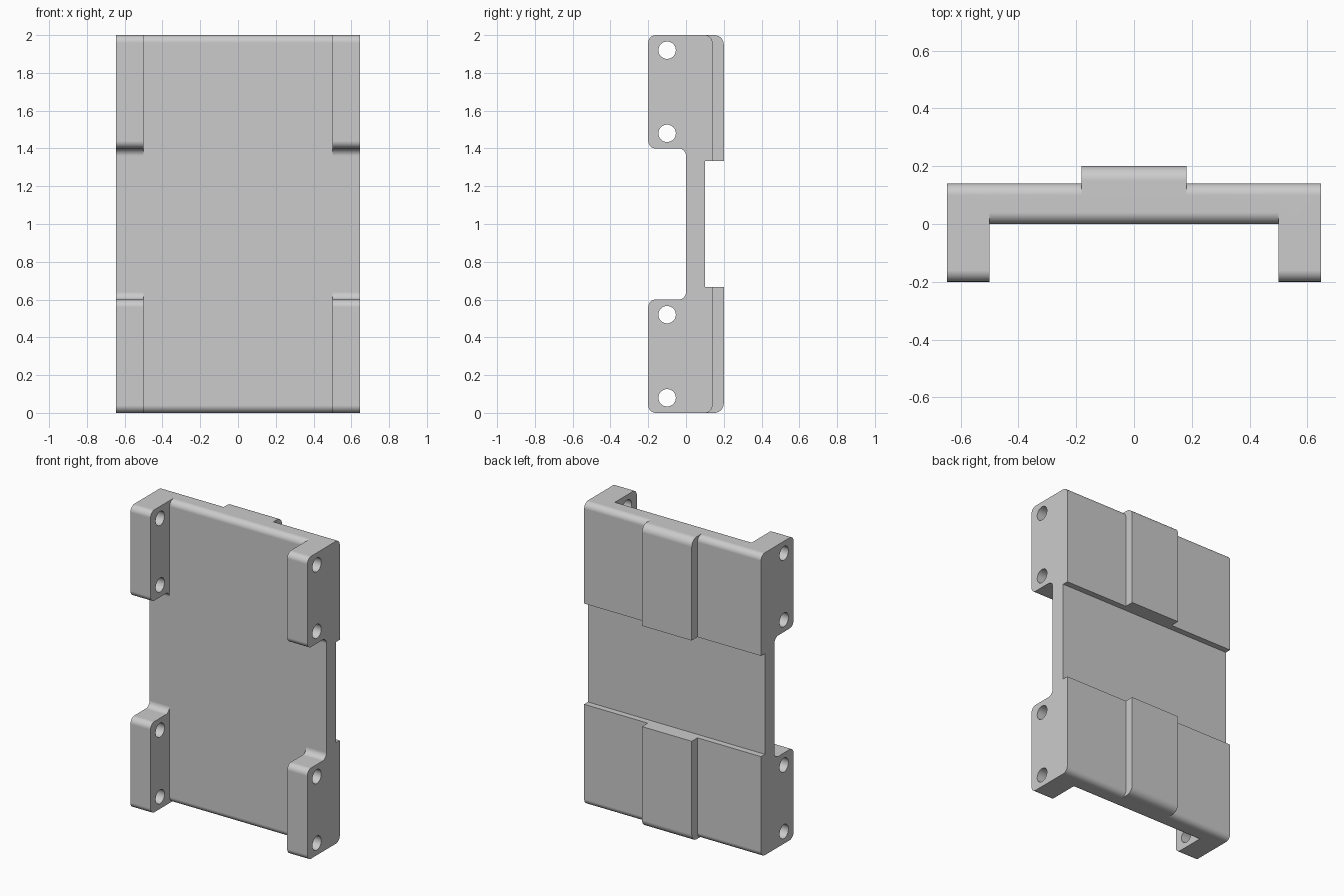
import bpy, bmesh, math
from mathutils import Vector, Matrix

if "Cube" in bpy.data.objects:
    bpy.data.objects.remove(bpy.data.objects["Cube"])

X_OUT, X_RAIL, X_PAD = 0.647, 0.5, 0.182
GROOVE_Z, GROOVE_Y = 0.667, 0.10
R = 0.04


def rounded(corners, segs=10):
    """Turn (y, z, radius) right-angle corners into a filleted outline."""
    pts = []
    n = len(corners)
    for i, (y, z, r) in enumerate(corners):
        p = Vector((y, z))
        if r == 0:
            pts.append(p)
            continue
        a = (Vector(corners[i - 1][:2]) - p).normalized()
        b = (Vector(corners[(i + 1) % n][:2]) - p).normalized()
        c = p + (a + b) * r
        for k in range(segs + 1):
            t = math.pi / 2 * k / segs
            pts.append(c - (b * math.cos(t) + a * math.sin(t)) * r)
    return [(round(p.x, 5), round(p.y, 5)) for p in pts]


def finish(bm, name):
    bmesh.ops.recalc_face_normals(bm, faces=bm.faces)
    mesh = bpy.data.meshes.new(name)
    bm.to_mesh(mesh)
    bm.free()
    obj = bpy.data.objects.new(name, mesh)
    bpy.context.collection.objects.link(obj)
    return obj


def slab(name, half, x0, x1):
    """Mirror the lower half outline about z = 1 and extrude it along x."""
    outline = rounded(half + [(y, 2 - z, r) for y, z, r in reversed(half)])
    bm = bmesh.new()
    face = bm.faces.new([bm.verts.new((x0, y, z)) for y, z in outline])
    ext = bmesh.ops.extrude_face_region(bm, geom=[face])
    for v in ext["geom"]:
        if isinstance(v, bmesh.types.BMVert):
            v.co.x = x1
    return finish(bm, name)


def combine(target, other, operation):
    mod = target.modifiers.new("join", 'BOOLEAN')
    mod.operation, mod.solver, mod.object = operation, 'EXACT', other
    bpy.context.view_layer.objects.active = target
    bpy.ops.object.modifier_apply(modifier=mod.name)
    bpy.data.objects.remove(other)


# Half outlines (y, z, corner radius), front middle to back middle
back = [(0.14, 0, R), (0.14, GROOVE_Z, 0), (GROOVE_Y, GROOVE_Z, 0)]
plate = [(0, 0, R)] + back
rail = [(0, 0.6, R), (-0.2, 0.6, R), (-0.2, 0, R)] + back
pad = [(0, 0, R), (0.2, 0, 0.05), (0.2, GROOVE_Z, 0), (GROOVE_Y, GROOVE_Z, 0)]

# Middle strip with raised back pads, then plates and lugged rails either side
body = slab("bracket_plate", pad, -X_PAD, X_PAD)
for s in (-1, 1):
    combine(body, slab("side_plate", plate, s * X_PAD, s * X_RAIL), 'UNION')
for s in (-1, 1):
    combine(body, slab("lug_rail", rail, s * X_RAIL, s * X_OUT), 'UNION')

# Bolt holes through all four lugs
bm = bmesh.new()
for z in (0.08, 0.52, 1.48, 1.92):
    bmesh.ops.create_cone(
        bm, cap_ends=True, segments=40, radius1=0.046, radius2=0.046, depth=2,
        matrix=Matrix.Translation((0, -0.1, z)) @ Matrix.Rotation(math.pi / 2, 4, 'Y'))
combine(body, finish(bm, "hole_cutter"), 'DIFFERENCE')

# Smooth fillets, crisp edges
bpy.ops.object.select_all(action='DESELECT')
body.select_set(True)
bpy.context.view_layer.objects.active = body
bpy.ops.object.shade_smooth_by_angle(angle=math.radians(30))
mod = body.modifiers.new("flat_face_normals", 'WEIGHTED_NORMAL')
mod.keep_sharp = True
